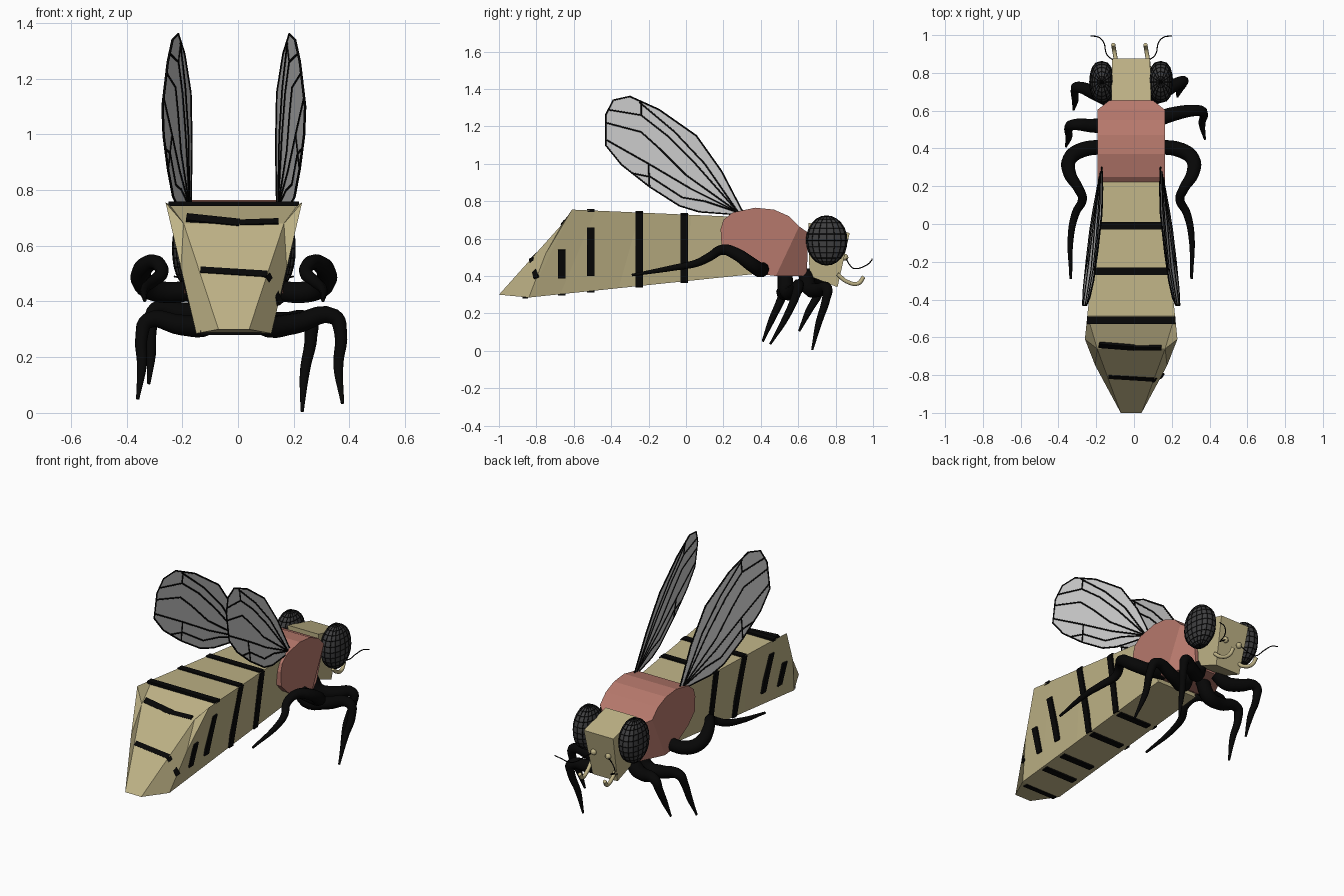
import bpy, bmesh
from mathutils import Vector, Matrix

if "Cube" in bpy.data.objects:
    bpy.data.objects.remove(bpy.data.objects["Cube"])

CX = -0.015  # the body's own mirror plane


def mat(name, c):
    m = bpy.data.materials.new(name)
    m.diffuse_color = (*c, 1)
    m.use_nodes = True
    m.node_tree.nodes["Principled BSDF"].inputs["Base Color"].default_value = m.diffuse_color
    return m


TAN = mat("tan", (0.52, 0.45, 0.24))
RED = mat("red", (0.47, 0.19, 0.15))
BLACK = mat("black", (0.002, 0.002, 0.002))
DARK = mat("dark_grey", (0.05, 0.05, 0.052))
WING = mat("wing_grey", (0.55, 0.55, 0.55))


def flip(p):
    return (2 * CX - p[0], p[1], p[2])


def link(name, data, m):
    ob = bpy.data.objects.new(name, data)
    data.materials.append(m)
    bpy.context.collection.objects.link(ob)
    return ob


def mesh(name, verts, faces, m):
    me = bpy.data.meshes.new(name)
    me.from_pydata([tuple(v) for v in verts], [], faces)
    bm = bmesh.new()
    bm.from_mesh(me)
    bmesh.ops.recalc_face_normals(bm, faces=bm.faces)
    bm.to_mesh(me)
    bm.free()
    return link(name, me, m)


def mirrored(name, half, sides, spans, m):
    """Half points (offset from the mirror plane), side faces, and strips crossing the plane."""
    n = len(half)
    verts = [(CX + x, y, z) for x, y, z in half] + [(CX - x, y, z) for x, y, z in half]
    faces = list(sides) + [tuple(i + n for i in f) for f in sides]
    faces += [(a, b, b + n, a + n) for a, b in spans]
    return mesh(name, verts, faces, m)


def tube(name, paths, m, depth, radii=None, smooth=True, cyclic_first=False):
    cu = bpy.data.curves.new(name, "CURVE")
    cu.dimensions = "3D"
    cu.bevel_depth = depth
    cu.bevel_resolution = 3 if smooth else 1
    cu.use_fill_caps = True
    cu.resolution_u = 5
    for k, path in enumerate(paths):
        sp = cu.splines.new("BEZIER")
        sp.bezier_points.add(len(path) - 1)
        for i, (bp, p) in enumerate(zip(sp.bezier_points, path)):
            bp.co = p
            bp.handle_left_type = bp.handle_right_type = "AUTO" if smooth else "VECTOR"
            if radii:
                bp.radius = radii[i]
        sp.use_cyclic_u = cyclic_first and k == 0
    return link(name, cu, m)


# Abdomen: ruled flanks widening to the rear, then a slanted, narrowing tail
T0, T1 = Vector((.152, .30, .715)), Vector((.245, -.61, .755))
B0, B1 = Vector((.138, .36, .41)), Vector((.135, -.84, .285))
half, sides, spans = [], [], []
for i, t in enumerate((0, .3, .6, .86, 1)):
    half += [T0.lerp(T1, t), B0.lerp(B1, t)]
    if i:
        a = 2 * i
        sides.append((a - 2, a - 1, a + 1, a))
        spans.append((a - 1, a + 1))
        if i < 4:
            spans.append((a - 2, a))
half += [(.19, -.75, .52), (.18, -.66, .68), (.055, -1.0, .30)]  # flank kink, tail top, tail tip
sides += [(8, 9, 10), (8, 10, 11), (10, 9, 12, 11), (6, 8, 11)]
spans += [(0, 1), (6, 11), (11, 12), (12, 9)]
mirrored("abdomen", half, sides, spans, TAN)

# Abdomen bands: thin bars lying on the faces
bv, bf = [], []


def bar(p, q, n, w=0.02, t=0.008):
    p, q, n = Vector(p), Vector(q), Vector(n).normalized()
    side = (q - p).normalized().cross(n) * w
    b = len(bv)
    for e in (p, q):
        for s, u in ((-1, -1), (1, -1), (1, 1), (-1, 1)):
            bv.append(e + side * s + n * t * u + Vector((CX, 0, 0)))
    bf.extend(tuple(b + i for i in f) for f in
              [(0, 1, 2, 3), (4, 5, 6, 7), (0, 1, 5, 4), (1, 2, 6, 5), (2, 3, 7, 6), (3, 0, 4, 7)])


def flank(y, f):
    """Point on the ruled right flank at length y, fraction f of the way down."""
    a, b = T0.lerp(B0, f), T1.lerp(B1, f)
    return a.lerp(b, (y - a.y) / (b.y - a.y))


for y, f0, f1 in [(-.01, 0, 1), (-.25, 0, 1), (-.51, .2, .8), (-.665, .46, .8)]:
    pts = [flank(y, f0 + (f1 - f0) * i / 4) for i in range(5)]
    for s in (1, -1):
        k = Vector((s, 1, 1))
        for p, q in zip(pts, pts[1:]):
            bar(p * k, q * k, (s, 0, -.2))
    if y > -.6:
        top = flank(y, 0)
        bar(top * Vector((-1, 1, 1)), top, (0, 0, 1))
    bot = flank(y, 1)
    bar((-.1, y, bot.z), (.12, y, bot.z), (0, 0, -1))
tail_n = (0, -.38, .34)
bar((-.17, -.64, .70), (.02, -.655, .68), tail_n, .016)
bar((.02, -.655, .68), (.16, -.655, .685), tail_n, .012)
bar((-.12, -.805, .51), (.12, -.82, .495), tail_n, .014)
bar((.118, -.825, .495), (.165, -.80, .39), (.75, -.6, .2), .014)
bar((-.12, -.86, .288), (.1, -.86, .288), (0, 0, -1), .014)
mesh("abdomen_bands", bv, bf, BLACK)

# Thorax: rounded side profile, tapering to the neck
prof = [(.48, .40), (.40, .41), (.25, .50), (.19, .56), (.185, .65), (.20, .70), (.25, .74),
        (.37, .765), (.47, .755), (.55, .72), (.605, .665)]
n = len(prof)
mirrored("thorax", [(.178, y, z) for y, z in prof] + [(.115, .655, .63), (.10, .645, .40)],
         [tuple(range(n)), (n - 1, n, n + 1, 0)],
         [(i, i + 1) for i in range(n + 1)] + [(n + 1, 0)], RED)

# Head
mirrored("head", [(.105, .655, .685), (.10, .875, .63), (.085, .81, .34), (.09, .66, .40)],
         [(0, 1, 2, 3)], [(0, 1), (1, 2), (2, 3), (3, 0)], TAN)


# Eyes: slightly boxy ellipsoids with a raised facet grid
def ball(name, c, r, m, u=16, v=12, box=1.0):
    me = bpy.data.meshes.new(name)
    bm = bmesh.new()
    bmesh.ops.create_uvsphere(bm, u_segments=u, v_segments=v, radius=1)
    for w in bm.verts:
        w.co.x = abs(w.co.x) ** box * (1 if w.co.x > 0 else -1)
    bmesh.ops.transform(bm, matrix=Matrix.Translation(c) @ Matrix.Diagonal((*r, 1)), verts=bm.verts)
    bm.to_mesh(me)
    bm.free()
    return link(name, me, m)


for side, s in (("right", 1), ("left", -1)):
    c = (CX + s * .156, .752, .59)
    ball(side + "_eye", c, (.064, .109, .132), DARK, box=.75)
    grid = ball(side + "_eye_grid", c, (.0645, .1095, .1325), BLACK, box=.75)
    grid.modifiers.new("wire", "WIREFRAME").thickness = .0035
    ball(side + "_antenna_base", (CX + s * .05, .85, .50), (.018, .018, .018), TAN, 12, 8)

# Antennae and mouth palps
ant = [(.035, .855, .50), (.09, .875, .46), (.115, .90, .44), (.13, .96, .455), (.16, .99, .48), (.20, .995, .49)]
tube("antennae", [ant, [flip(p) for p in ant]], BLACK, .003)
tube("mouth_palps", [[(x + .02, .81, .41), (x + .015, .86, .37), (x + .005, .92, .36), (x, .95, .395)]
                     for x in (.06, -.11)], TAN, .011)

# Wings: flat outline in side view, leaning along one plane
outline = [(.30, .75), (.19, .96), (.055, 1.15), (-.145, 1.29), (-.30, 1.36), (-.39, 1.34), (-.43, 1.26),
           (-.43, 1.10), (-.345, .995), (-.195, .877), (-.035, .775), (.07, .743), (.285, .727)]
B = (.28, .74)
veins = [[B, (.10, 1.0), (-.06, 1.17), (-.25, 1.33)],
         [B, (.05, 1.0), (-.10, 1.15), (-.24, 1.26), (-.42, 1.29)],
         [B, (0, .94), (-.14, 1.08), (-.24, 1.17), (-.43, 1.22)],
         [B, (.02, .87), (-.20, 1.0), (-.43, 1.13)],
         [B, (.10, .80), (-.02, .82), (-.19, .93), (-.29, .95)],
         [(-.20, 1.0), (-.195, .88)], [(-.24, 1.26), (-.24, 1.33)]]


def on_wing(p):
    return (.288 - .195 * p[0] - .119 * p[1], p[0], p[1])


for side, f in (("right", lambda p: p), ("left", flip)):
    mesh(side + "_wing", [f(on_wing(p)) for p in outline], [tuple(range(len(outline)))], WING)
    tube(side + "_wing_veins", [[f(on_wing(p)) for p in path] for path in [outline] + veins],
         BLACK, .0045, smooth=False, cyclic_first=True)

# Legs: tapered tubes
hind = [(.12, .41, .44), (.25, .39, .435), (.31, .345, .465), (.31, .265, .52), (.265, .19, .54),
        (.243, .13, .505), (.278, .06, .47), (.303, -.05, .447), (.305, -.29, .405)]
hind_r = [.038, .04, .039, .034, .027, .024, .021, .017, .007]
tube("right_hind_leg", [hind], BLACK, 1, hind_r)
tube("left_hind_leg", [[flip(p) for p in hind]], BLACK, 1, hind_r)
short_r = [.04, .042, .038, .029, .023, .018, .006]
legs = {
    "right_middle_leg": [(.05, .53, .41), (.09, .54, .32), (.20, .58, .32), (.345, .60, .345),
                         (.368, .585, .29), (.36, .53, .17), (.375, .45, .035)],
    "right_front_leg": [(.05, .64, .41), (.09, .66, .335), (.17, .71, .325), (.255, .755, .33),
                        (.262, .75, .28), (.24, .71, .15), (.23, .675, .005)],
    "left_middle_leg": [(-.06, .53, .41), (-.11, .53, .32), (-.20, .52, .315), (-.325, .525, .33),
                        (-.345, .51, .28), (-.345, .46, .17), (-.36, .41, .05)],
    "left_front_leg": [(-.07, .64, .41), (-.13, .66, .36), (-.20, .69, .36), (-.295, .725, .37),
                       (-.312, .71, .31), (-.312, .655, .21), (-.32, .605, .105)],
}
for name, path in legs.items():
    tube(name, [path], BLACK, 1, short_r)
